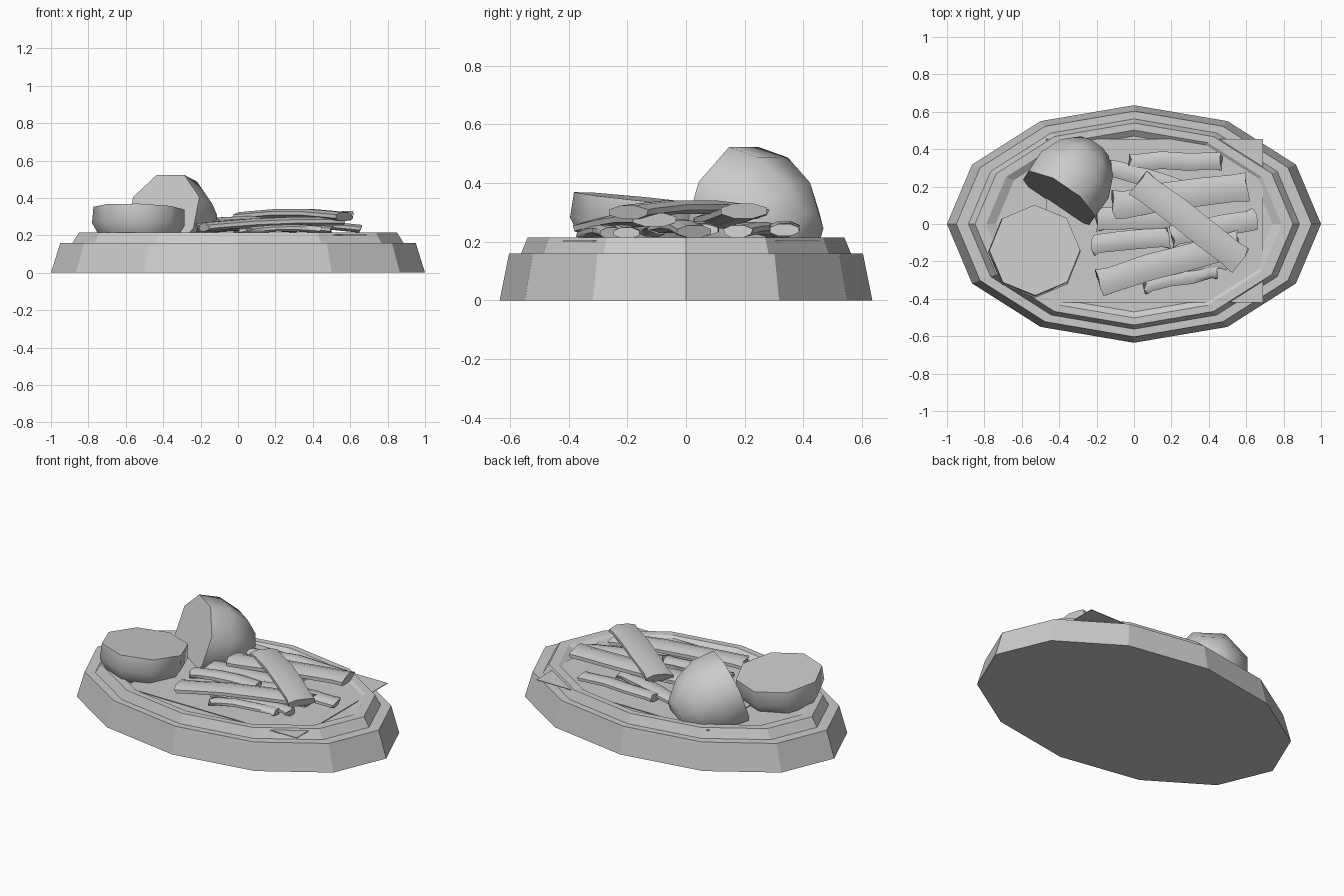
import bpy, bmesh, math, random
from mathutils import Vector

random.seed(4)
if "Cube" in bpy.data.objects:
    bpy.data.objects.remove(bpy.data.objects["Cube"])

grey = bpy.data.materials.new("plain grey")
grey.use_nodes = True
grey.diffuse_color = (0.6, 0.6, 0.6, 1)
grey.node_tree.nodes["Principled BSDF"].inputs["Base Color"].default_value = (0.6, 0.6, 0.6, 1)


def finish(name, bm, smooth=None):
    bmesh.ops.recalc_face_normals(bm, faces=bm.faces)
    mesh = bpy.data.meshes.new(name)
    bm.to_mesh(mesh)
    bm.free()
    mesh.materials.append(grey)
    ob = bpy.data.objects.new(name, mesh)
    bpy.context.collection.objects.link(ob)
    if smooth:
        bpy.ops.object.select_all(action='DESELECT')
        ob.select_set(True)
        bpy.context.view_layer.objects.active = ob
        bpy.ops.object.shade_smooth_by_angle(angle=math.radians(smooth))
    return ob


def loft(bm, rings):
    """Skin a list of equal closed rings and cap both ends."""
    loops = [[bm.verts.new(p) for p in ring] for ring in rings]
    n = len(loops[0])
    for a, b in zip(loops, loops[1:]):
        for i in range(n):
            j = (i + 1) % n
            bm.faces.new((a[i], a[j], b[j], b[i]))
    bm.faces.new(loops[0][::-1])
    bm.faces.new(loops[-1])


def circle(n, turn=0):
    return [(math.cos(math.tau * i / n + turn), math.sin(math.tau * i / n + turn)) for i in range(n)]


# Twelve-sided oval platter with stepped rim and shallow well
profile = [(1, 0), (.95, .16), (.885, .16), (.85, .215), (.79, .215), (.74, .19)]
bm = bmesh.new()
loft(bm, [[(r * c, .635 * r * s, z) for c, s in circle(12)] for r, z in profile])
finish("platter", bm)

# Thin rectangular liner whose corners poke through the rim
bm = bmesh.new()
loft(bm, [[(x, y, z) for x, y in ((-.47, -.42), (.69, -.42), (.69, .455), (-.47, .455))]
          for z in (.2, .204)])
finish("liner", bm)


# Halved potatoes: faceted domes with a flat cut face
def half_potato(name, centre, normal, radius, depth, turn):
    bm = bmesh.new()
    n = Vector(normal).normalized()
    side = Vector((0, 0, 1)).cross(n).normalized()
    up = n.cross(side)
    rings = []
    for k, scale in ((0, 1), (.35, 1.02), (.7, .8), (.95, .42)):
        rings.append([Vector(centre) + (side * c + up * s) * radius * scale - n * depth * k
                      for c, s in circle(8, turn)])
    loft(bm, rings)
    finish(name, bm, 50)


half_potato("lying_potato_half", (-.53, -.14, .345), (.03, .1, 1), .243, .25, .3)
half_potato("standing_potato_half", (-.4, .14, .32), (-.53, -.78, .32), .232, .36, .39)


# Fries: slightly bent, flattened sticks with uneven pinched ends
def fry(name, start, end, z0, z1, width, thick=.05, bend=.012):
    a, b = Vector((*start, z0)), Vector((*end, z1))
    along = (b - a).normalized()
    side = Vector((0, 0, 1)).cross(along).normalized()
    up = along.cross(side)
    rings = []
    for t in (0, .08, .35, .65, .92, 1):
        wave = math.sin(math.pi * t)
        mid = a.lerp(b, t) + up * bend * wave + side * random.uniform(-.008, .008)
        size = (.94 + .06 * wave) * width / 2
        flare = 1.05 if t in (0, 1) else .95
        ring = []
        for c, s in circle(8, math.pi / 8):
            skew = along * (random.uniform(-.012, .012) if t in (0, 1) else 0)
            ring.append(mid + side * c * size * flare * 1.08 + up * s * thick / 2 + skew)
        rings.append(ring)
    bm = bmesh.new()
    loft(bm, rings)
    finish(name, bm, 60)


fry("fry_top", (.03, .22), (.57, -.19), .3, .3, .16, .05, .02)
fry("fry_upper_back", (-.11, .1), (.6, .2), .27, .305, .16, .055, 0)
fry("fry_back", (-.02, .33), (.465, .34), .235, .24, .1, .045)
fry("fry_back_left", (-.13, .3), (.3, .17), .235, .235, .1, .045)
fry("fry_upper_front", (-.18, -.31), (.56, -.1), .245, .275, .15)
fry("fry_right", (.2, -.06), (.65, .03), .25, .235, .12, .045)
fry("fry_left", (-.22, -.11), (.18, -.07), .24, .25, .11)
fry("fry_middle", (-.2, .02), (.3, .05), .235, .24, .13, .045)
fry("fry_front", (.06, -.33), (.44, -.25), .225, .23, .08, .04)
fry("fry_lower_front", (.0, -.24), (.5, -.2), .225, .23, .09, .04)
